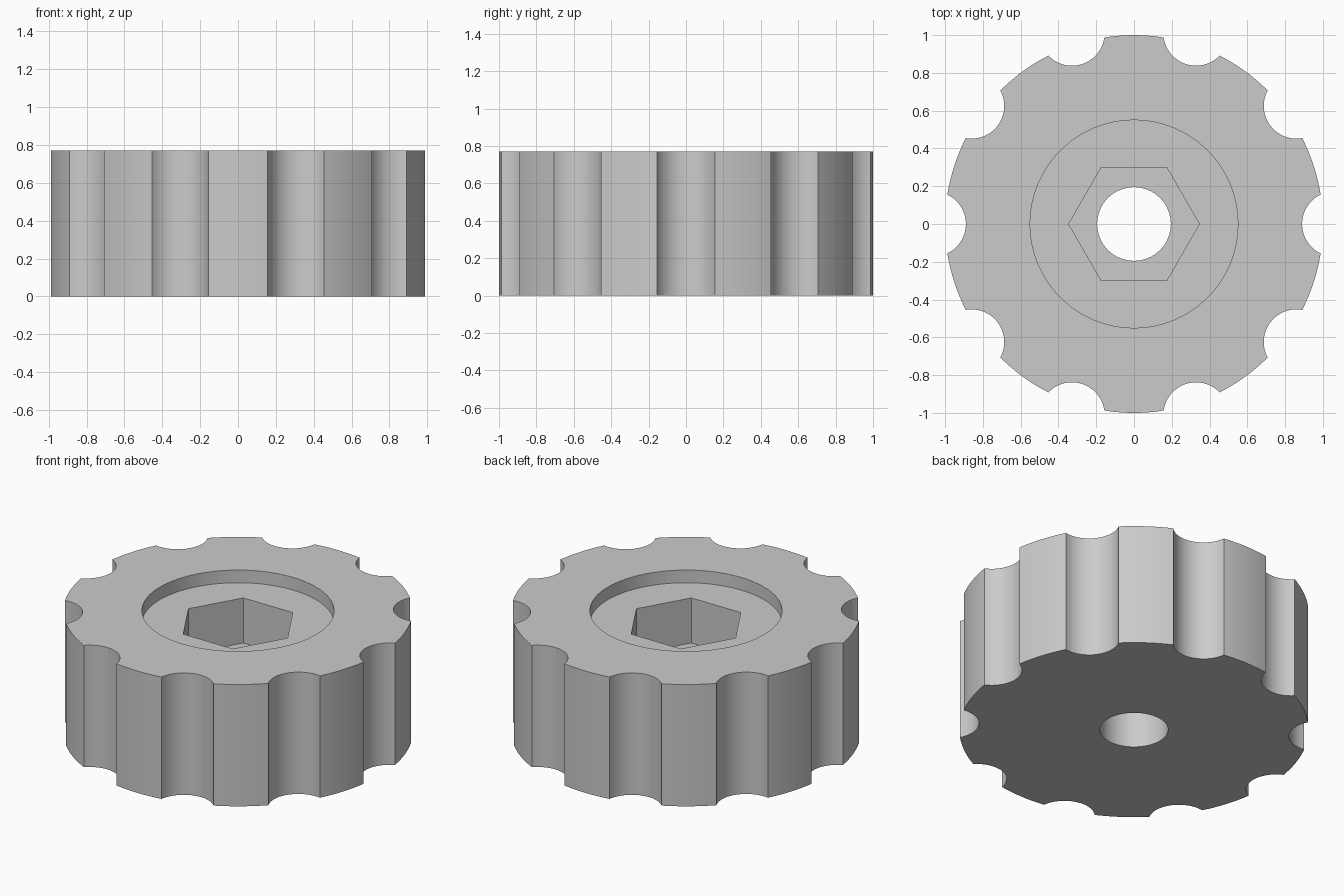
import bpy
import bmesh
from math import cos, sin, pi, radians, atan2
from mathutils import Vector

cube = bpy.data.objects.get("Cube")
if cube:
    bpy.data.objects.remove(cube, do_unlink=True)

# Main dimensions
HEIGHT, RECESS_FLOOR, HEX_FLOOR = 0.77, 0.69, 0.405
RECESS_R, HEX_R, BORE_R = 0.55, 0.346, 0.195
GRIPS, GRIP_CENTRE, GRIP_R = 10, 1.063, 0.173
GRIP_STEPS, RIM_STEPS = 20, 10


def circle(radius, count):
    return [Vector((radius * cos(2 * pi * i / count), radius * sin(2 * pi * i / count)))
            for i in range(count)]


def grip_outline():
    """Unit circle with round finger notches cut from it."""
    # Angle where a notch circle crosses the rim
    cross = (1 + GRIP_CENTRE ** 2 - GRIP_R ** 2) / (2 * GRIP_CENTRE)
    side = (1 - cross ** 2) ** 0.5
    rim_angle = atan2(side, cross)
    sweep = pi - atan2(side, cross - GRIP_CENTRE)
    pitch = 2 * pi / GRIPS
    points = []
    for n in range(GRIPS):
        turn = n * pitch
        middle = Vector((GRIP_CENTRE * cos(turn), GRIP_CENTRE * sin(turn)))
        for i in range(GRIP_STEPS + 1):
            a = turn + pi + sweep * (1 - 2 * i / GRIP_STEPS)
            points.append(middle + GRIP_R * Vector((cos(a), sin(a))))
        for i in range(1, RIM_STEPS):
            a = turn + rim_angle + (pitch - 2 * rim_angle) * i / RIM_STEPS
            points.append(Vector((cos(a), sin(a))))
    return points


bm = bmesh.new()


def wall(outline, low, high):
    """Upright wall along a closed outline; returns its bottom and top edges."""
    rings = [[bm.verts.new((p.x, p.y, z)) for p in outline] for z in (low, high)]
    bottom, top = rings
    count = len(outline)
    for i in range(count):
        j = (i + 1) % count
        bm.faces.new((bottom[i], bottom[j], top[j], top[i]))
    return [[bm.edges.get((r[i], r[(i + 1) % count])) for i in range(count)] for r in rings]


def flat_ring(outer, inner):
    """Flat face between two closed edge loops."""
    bmesh.ops.triangle_fill(bm, use_beauty=True, edges=outer + inner, normal=(0, 0, 1))


# Walls: grip, round recess, hexagonal pocket and through bore
grip_low, grip_top = wall(grip_outline(), 0, HEIGHT)
recess_low, recess_top = wall(circle(RECESS_R, 96), RECESS_FLOOR, HEIGHT)
hex_low, hex_top = wall(circle(HEX_R, 6), HEX_FLOOR, RECESS_FLOOR)
bore_low, bore_top = wall(circle(BORE_R, 64), 0, HEX_FLOOR)

# Flat faces joining the walls
flat_ring(grip_top, recess_top)
flat_ring(recess_low, hex_top)
flat_ring(hex_low, bore_top)
flat_ring(grip_low, bore_low)
bmesh.ops.recalc_face_normals(bm, faces=bm.faces[:])

mesh = bpy.data.meshes.new("knob")
bm.to_mesh(mesh)
bm.free()
knob = bpy.data.objects.new("knob", mesh)
bpy.context.collection.objects.link(knob)

# Plain grey finish
grey = bpy.data.materials.new("light_grey")
grey.use_nodes = True
colour = (0.6, 0.6, 0.6, 1)
grey.diffuse_color = colour
grey.node_tree.nodes["Principled BSDF"].inputs["Base Color"].default_value = colour
mesh.materials.append(grey)

# Smooth curves, crisp corners
bpy.ops.object.select_all(action="DESELECT")
knob.select_set(True)
bpy.context.view_layer.objects.active = knob
bpy.ops.object.shade_smooth_by_angle(angle=radians(30))
